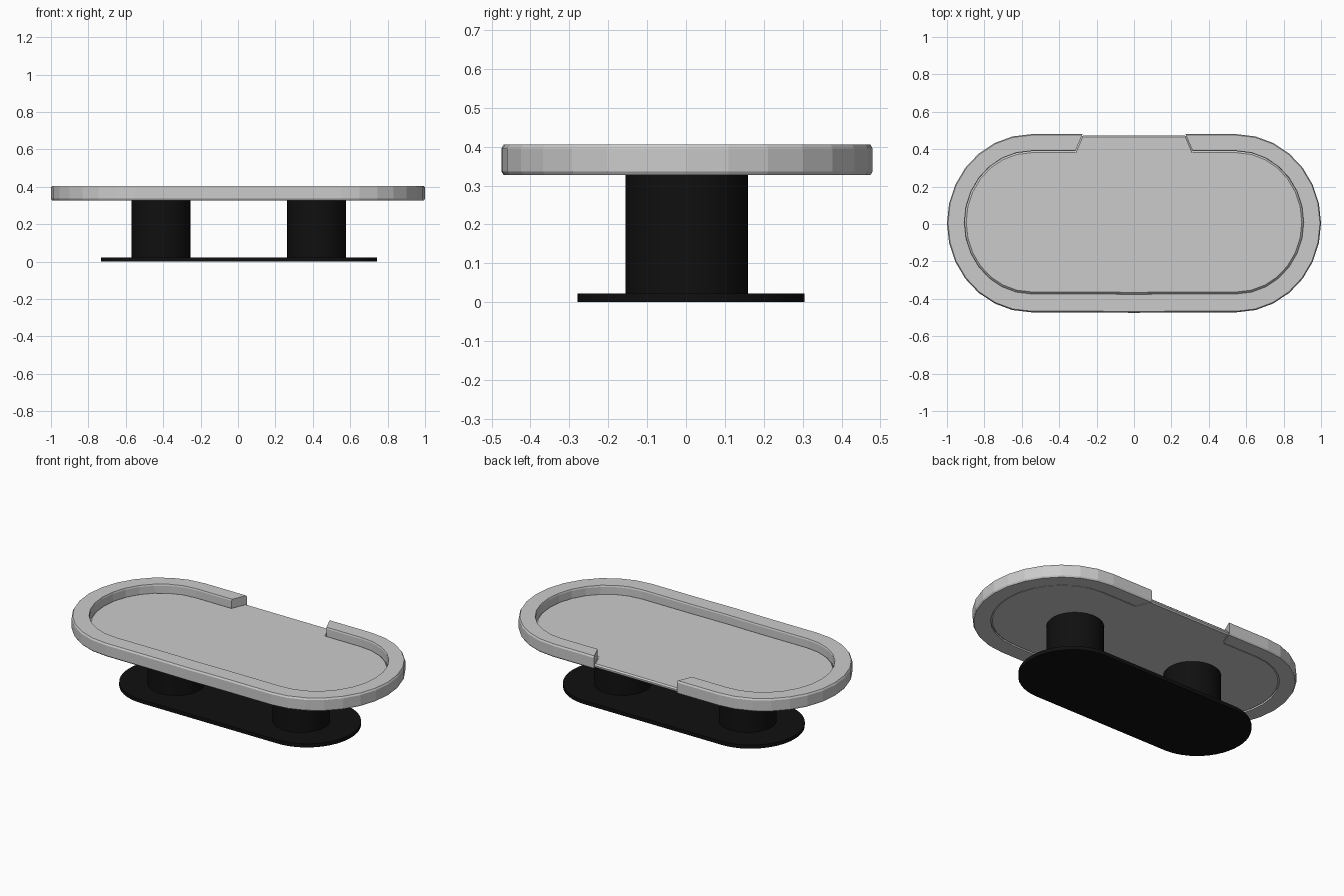
import bpy, bmesh, math

if "Cube" in bpy.data.objects:
    bpy.data.objects.remove(bpy.data.objects["Cube"])

SEG = 14  # facets per rounded end


def arc(cx, cy, rx, ry, a0, a1, n):
    """Points on an ellipse arc, angles in degrees."""
    return [(cx + rx * math.cos(math.radians(a0 + (a1 - a0) * i / n)),
             cy + ry * math.sin(math.radians(a0 + (a1 - a0) * i / n)))
            for i in range(n + 1)]


def finish(name, bm, mat=None, smooth=False):
    bmesh.ops.recalc_face_normals(bm, faces=bm.faces)
    me = bpy.data.meshes.new(name)
    bm.to_mesh(me)
    bm.free()
    ob = bpy.data.objects.new(name, me)
    bpy.context.collection.objects.link(ob)
    if mat:
        me.materials.append(mat)
    if smooth:
        bpy.context.view_layer.objects.active = ob
        ob.select_set(True)
        bpy.ops.object.shade_smooth_by_angle(angle=math.radians(30))
        ob.select_set(False)
    return ob


def slab(name, outline, z0, z1, mat=None, bevel=0, smooth=False):
    """Solid plate extruded from a flat outline."""
    bm = bmesh.new()
    face = bm.faces.new([bm.verts.new((x, y, z0)) for x, y in outline])
    top = bmesh.ops.extrude_face_region(bm, geom=[face])["geom"]
    bmesh.ops.translate(bm, vec=(0, 0, z1 - z0),
                        verts=[v for v in top if isinstance(v, bmesh.types.BMVert)])
    ob = finish(name, bm, mat, smooth)
    if bevel:
        mod = ob.modifiers.new("edge", "BEVEL")
        mod.width = bevel
        mod.segments = 1
        mod.limit_method = 'ANGLE'
        mod.angle_limit = math.radians(60)
    return ob


black = bpy.data.materials.new("black")
black.diffuse_color = (0.005, 0.005, 0.005, 1)
black.use_nodes = True
black.node_tree.nodes["Principled BSDF"].inputs["Base Color"].default_value = black.diffuse_color


def half_path(cx, cy, rx, ry, gap_x, front_y):
    """Right half from the back opening to the front middle, then mirrored."""
    half = [(gap_x, cy + ry)] + arc(cx, cy, rx, ry, 90, -90, SEG) + [(0.2, front_y)]
    return half + [(0, front_y - 0.003)] + [(-x, y) for x, y in reversed(half)]


outer = half_path(0.55, 0.004, 0.45, 0.476, 0.275, -0.472)
inner = half_path(0.55, 0.009, 0.355, 0.380, 0.315, -0.371)

# Raised rim: section swept between outer and inner path, open at the back
section = [(0.06, 0.327), (0, 0.336), (0, 0.395), (0.06, 0.405),
           (0.97, 0.405), (1, 0.396), (1, 0.327)]
bm = bmesh.new()
rings = [[bm.verts.new((o[0] + (i[0] - o[0]) * t, o[1] + (i[1] - o[1]) * t, z))
          for t, z in section] for o, i in zip(outer, inner)]
n = len(section)
for a, b in zip(rings, rings[1:]):
    for k in range(n):
        bm.faces.new((a[k], a[(k + 1) % n], b[(k + 1) % n], b[k]))
bm.faces.new(rings[0])
bm.faces.new(rings[-1])
finish("table_rim", bm)

# Sunken panel, reaching out through the opening in the rim
panel = [(0.28, 0.473)] + inner + [(-0.28, 0.473)]
slab("table_panel", panel, 0.33, 0.355, bevel=0.008)

# Round legs
for side, x in (("left", -0.412), ("right", 0.42)):
    slab(side + "_leg", arc(x, 0.002, 0.157, 0.157, 0, 360, 48)[:-1],
         0.015, 0.335, black, smooth=True)

# Floor plate with rounded ends
base = (arc(0.46, 0.013, 0.283, 0.292, 90, -90, 24) +
        arc(-0.45, 0.013, 0.283, 0.292, 270, 90, 24))
slab("base_plate", base, 0, 0.022, black, smooth=True)
